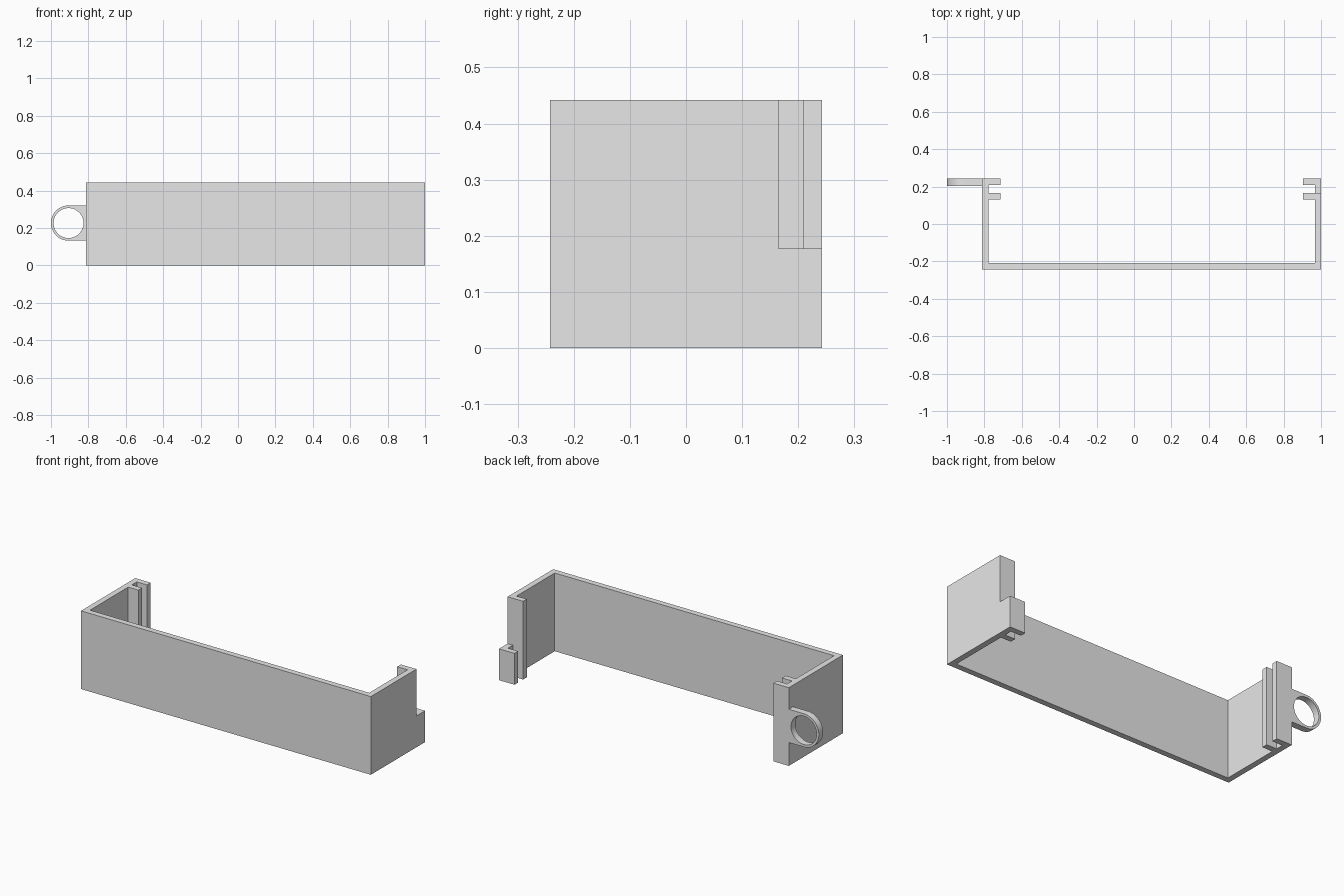
import bpy, bmesh, math
from mathutils import Vector

cube = bpy.data.objects.get("Cube")
if cube:
    bpy.data.objects.remove(cube, do_unlink=True)

grey = bpy.data.materials.new("plain grey")
grey.use_nodes = True
grey.diffuse_color = (0.8, 0.8, 0.8, 1)
grey.node_tree.nodes["Principled BSDF"].inputs["Base Color"].default_value = (0.8, 0.8, 0.8, 1)

HEIGHT = 0.442
RIGHT, LEFT = -0.812, 1.0      # outer faces of the end walls
BACK = 0.242
T = 0.033                      # wall thickness
LIP = 0.097                    # reach of the flanges
SLOT_IN, SLOT_OUT = 0.165, 0.209


def finish(bm, name):
    bmesh.ops.recalc_face_normals(bm, faces=bm.faces)
    mesh = bpy.data.meshes.new(name)
    bm.to_mesh(mesh)
    bm.free()
    mesh.materials.append(grey)
    obj = bpy.data.objects.new(name, mesh)
    bpy.context.collection.objects.link(obj)
    return obj


def prism(name, outline, z0, z1):
    bm = bmesh.new()
    face = bm.faces.new([bm.verts.new((x, y, z0)) for x, y in outline])
    grown = bmesh.ops.extrude_face_region(bm, geom=[face])
    top = [g for g in grown["geom"] if isinstance(g, bmesh.types.BMVert)]
    bmesh.ops.translate(bm, verts=top, vec=(0, 0, z1 - z0))
    return finish(bm, name)


def arm(outer, side):
    """Outline of one end wall with its two flanges, from outside to inside."""
    inner, tip = outer + side * T, outer + side * LIP
    return [(outer, -BACK), (outer, BACK), (tip, BACK), (tip, SLOT_OUT),
            (inner, SLOT_OUT), (inner, SLOT_IN), (tip, SLOT_IN),
            (tip, SLOT_IN - T), (inner, SLOT_IN - T), (inner, -BACK + T)]


# Front panel, end walls and slotted flanges in one channel
channel = prism("channel_bracket", arm(RIGHT, 1) + arm(LEFT, -1)[::-1], 0, HEIGHT)

# Step cut from the back upper corner of the left wall
cutter = prism("step_cutter", [(0.85, SLOT_IN), (1.1, SLOT_IN), (1.1, 0.4), (0.85, 0.4)],
               0.177, 0.6)
cutter.hide_render = True
cut = channel.modifiers.new("step", "BOOLEAN")
cut.operation = "DIFFERENCE"
cut.solver = "EXACT"
cut.object = cutter
bpy.context.view_layer.objects.active = channel
channel.select_set(True)
bpy.ops.object.modifier_apply(modifier=cut.name)
bpy.data.objects.remove(cutter, do_unlink=True)

# Ring lug: round outside, squared off where it meets the right wall
R, HOLE, N = 0.094, 0.08, 64
centre = Vector((RIGHT - R, 0, 0.226))
bm = bmesh.new()
loops = []
for y, is_hole in ((BACK, False), (BACK, True), (0.204, True), (0.204, False)):
    loop = []
    for i in range(N):
        a = math.tau * i / N
        c, s = math.cos(a), math.sin(a)
        r = HOLE if is_hole else R
        if not is_hole and c > 0:
            r /= max(abs(c), abs(s))
        loop.append(bm.verts.new(centre + Vector((r * c, y, r * s))))
    loops.append(loop)
for k in range(4):
    a, b = loops[k], loops[(k + 1) % 4]
    for i in range(N):
        j = (i + 1) % N
        bm.faces.new((a[i], a[j], b[j], b[i]))
lug = finish(bm, "ring_lug")
bpy.ops.object.select_all(action="DESELECT")
lug.select_set(True)
bpy.context.view_layer.objects.active = lug
bpy.ops.object.shade_smooth_by_angle(angle=math.radians(30))
